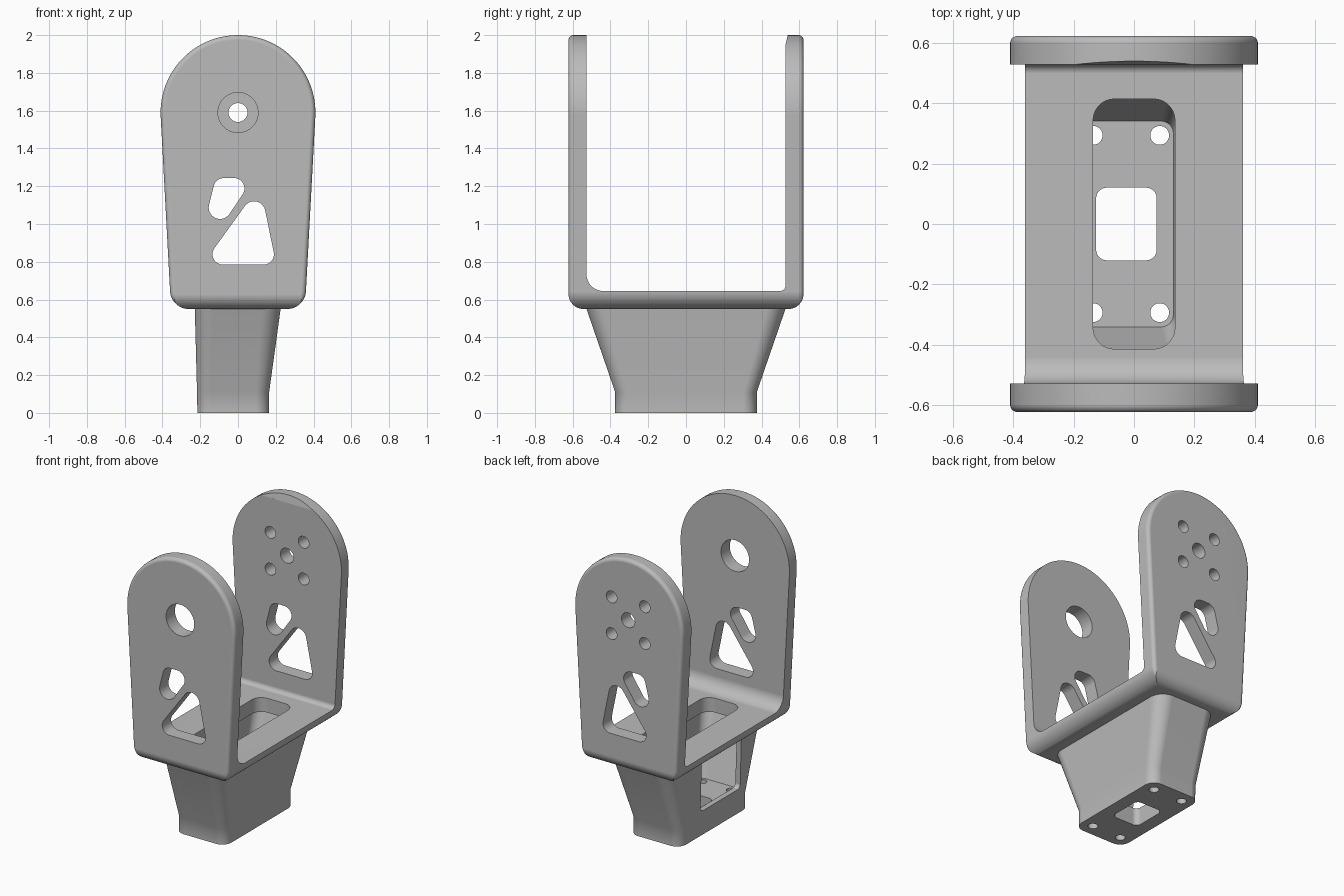
import bpy, bmesh, math

if "Cube" in bpy.data.objects:
    bpy.data.objects.remove(bpy.data.objects["Cube"])

grey = bpy.data.materials.new("plain grey")
grey.use_nodes = True
colour = (0.5, 0.5, 0.5, 1)
grey.diffuse_color = colour
grey.node_tree.nodes["Principled BSDF"].inputs["Base Color"].default_value = colour

STEPS = 96
PLACE = {"X": lambda u, v, w: (w, u, v),
         "Y": lambda u, v, w: (u, w, v),
         "Z": lambda u, v, w: (u, v, w)}


def outline(circles, inset=0):
    """Tight band drawn round a set of (u, v, radius) circles."""
    points = []
    for i in range(STEPS):
        a = 2 * math.pi * (i + 0.5) / STEPS
        c, s = math.cos(a), math.sin(a)
        u, v, r = max(circles, key=lambda k: k[0] * c + k[1] * s + k[2])
        points.append((u + (r - inset) * c, v + (r - inset) * s))
    return points


def rounded_rect(u0, u1, v0, v1, r):
    return [(u, v, r) for u in (u0 + r, u1 - r) for v in (v0 + r, v1 - r)]


def loft(name, axis, sections):
    """Skin a stack of (outline, position) sections along an axis."""
    bm = bmesh.new()
    rings = [[bm.verts.new(PLACE[axis](u, v, w)) for u, v in pts] for pts, w in sections]
    for low, high in zip(rings, rings[1:]):
        for i in range(STEPS):
            j = (i + 1) % STEPS
            bm.faces.new((low[i], low[j], high[j], high[i]))
    bm.faces.new(rings[0])
    bm.faces.new(rings[-1])
    bmesh.ops.remove_doubles(bm, verts=bm.verts, dist=1e-5)
    bmesh.ops.recalc_face_normals(bm, faces=bm.faces)
    mesh = bpy.data.meshes.new(name)
    bm.to_mesh(mesh)
    bm.free()
    mesh.materials.append(grey)
    ob = bpy.data.objects.new(name, mesh)
    bpy.context.collection.objects.link(ob)
    return ob


def prism(name, axis, circles, w0, w1):
    pts = outline(circles)
    return loft(name, axis, [(pts, w0), (pts, w1)])


def apply_modifier(target, mod):
    bpy.context.view_layer.objects.active = target
    bpy.ops.object.modifier_apply(modifier=mod.name)


def combine(target, tool, operation="DIFFERENCE"):
    mod = target.modifiers.new("combine", "BOOLEAN")
    mod.operation, mod.solver, mod.object = operation, "EXACT", tool
    apply_modifier(target, mod)
    bpy.data.objects.remove(tool)


# Yoke: tapered round-topped block with softened outer rims
HALF, RIM = 0.622, 0.025
tombstone = [(0, 1.59, 0.41), (-0.26, 0.65, 0.1), (0.26, 0.65, 0.1)]
rim = [(RIM * (1 - math.sin(t)), HALF - RIM * (1 - math.cos(t)))
       for t in [math.pi / 2 * k / 5 for k in range(6)]]
sections = [(outline(tombstone, inset), -w) for inset, w in rim]
sections += [(outline(tombstone, inset), w) for inset, w in reversed(rim)]
bracket = loft("yoke_bracket", "Y", sections)

# Rounded lower corners, then the open space between the arms
combine(bracket, prism("envelope", "X", rounded_rect(-HALF, HALF, 0.55, 3, 0.08), -1, 1),
        "INTERSECT")
gap = [(-0.437, 0.735, 0.09), (-0.437, 3, 0.09), (0.497, 0.675, 0.03), (0.497, 3, 0.03)]
combine(bracket, prism("gap", "X", gap, -1, 1))
lead_in = [(0.4, 1.95, 0), (0.527, 1.95, 0), (0.543, 2.02, 0), (0.4, 2.02, 0)]
combine(bracket, prism("lead_in", "X", lead_in, -1, 1))

# Flared foot
foot = loft("foot", "Z", [
    (outline(rounded_rect(-0.215, 0.165, -0.375, 0.375, 0.07)), 0),
    (outline(rounded_rect(-0.217, 0.165, -0.375, 0.375, 0.07)), 0.11),
    (outline(rounded_rect(-0.229, 0.227, -0.53, 0.53, 0.1)), 0.56)])
combine(bracket, foot, "UNION")

# Hollow of the foot and its opening through the yoke floor
combine(bracket, loft("hollow", "Z", [
    (outline(rounded_rect(-0.18, 0.13, -0.34, 0.34, 0.04)), 0.12),
    (outline(rounded_rect(-0.194, 0.19, -0.49, 0.49, 0.07)), 0.548)]))
combine(bracket, prism("floor_opening", "Z",
                       rounded_rect(-0.135, 0.135, -0.413, 0.413, 0.07), 0.5, 0.8))

# Side window, base port and base screw holes
combine(bracket, prism("side_window", "X", rounded_rect(-0.27, 0.156, 0.165, 0.52, 0.03), -0.3, -0.1))
combine(bracket, prism("base_port", "Z", rounded_rect(-0.125, 0.075, -0.12, 0.12, 0.035), -0.1, 0.2))
for x in (-0.135, 0.085):
    for y in (-0.293, 0.293):
        combine(bracket, prism("base_hole", "Z", [(x, y, 0.031)], -0.1, 0.2))

# Lightening windows through both arms
triangle = [(0.085, 1.06, 0.06), (-0.08, 0.84, 0.055), (0.135, 0.84, 0.055)]
wedge = [(-0.075, 1.188, 0.055), (-0.021, 1.188, 0.055), (-0.095, 1.087, 0.06)]
for shape in (triangle, wedge):
    combine(bracket, prism("arm_window", "Y", shape, -1, 1))

# Bearing hole in the front arm, horn holes in the back arm
combine(bracket, prism("bearing_hole", "Y", [(0, 1.59, 0.106)], -1, 0))
combine(bracket, prism("horn_centre", "Y", [(0, 1.59, 0.05)], 0, 1))
for x in (-0.125, 0.125):
    for z in (1.465, 1.715):
        combine(bracket, prism("horn_hole", "Y", [(x, z, 0.04)], 0, 1))

# Smooth fillets, crisp edges
bpy.ops.object.select_all(action="DESELECT")
bracket.select_set(True)
bpy.context.view_layer.objects.active = bracket
bpy.ops.object.shade_smooth_by_angle(angle=math.radians(30))
weighted = bracket.modifiers.new("weighted", "WEIGHTED_NORMAL")
weighted.keep_sharp = True
apply_modifier(bracket, weighted)
